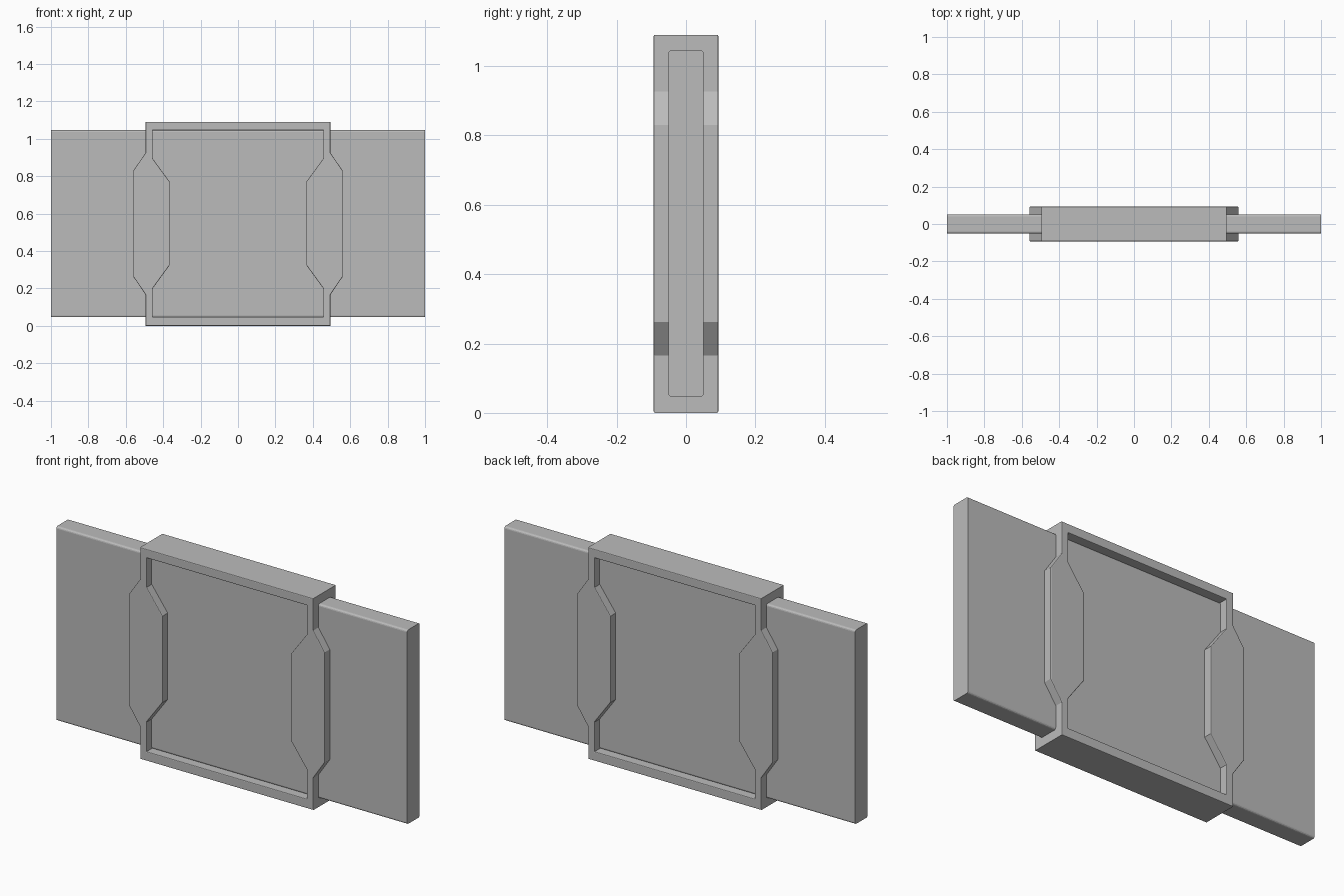
import bpy, bmesh

cube = bpy.data.objects.get("Cube")
if cube:
    bpy.data.objects.remove(cube, do_unlink=True)

grey = bpy.data.materials.new("plain grey")
grey.use_nodes = True
grey.diffuse_color = (0.5, 0.5, 0.5, 1)
grey.node_tree.nodes["Principled BSDF"].inputs["Base Color"].default_value = (0.5, 0.5, 0.5, 1)


def add_object(name, bm):
    bmesh.ops.recalc_face_normals(bm, faces=bm.faces)
    mesh = bpy.data.meshes.new(name)
    bm.to_mesh(mesh)
    bm.free()
    mesh.materials.append(grey)
    obj = bpy.data.objects.new(name, mesh)
    bpy.context.collection.objects.link(obj)
    return obj


def outline(half):
    """Mirror a right-hand profile, listed bottom to top, into a closed loop."""
    return half + [(-x, z) for x, z in reversed(half)]


# Long slab through the middle, rounded only along its length
bm = bmesh.new()
bmesh.ops.create_cube(bm, size=1)
for v in bm.verts:
    v.co.x *= 2
    v.co.y *= 0.102
    v.co.z = v.co.z + 0.546
long_edges = [e for e in bm.edges if abs(e.verts[0].co.x - e.verts[1].co.x) > 1]
bmesh.ops.bevel(bm, geom=long_edges, offset=0.01, segments=3, profile=0.5, affect='EDGES')
add_object("slab", bm)

# Surrounding frame: outer and inner outlines joined into a ring
outer = outline([(0.494, 0), (0.494, 0.166), (0.559, 0.262),
                 (0.559, 0.83), (0.494, 0.926), (0.494, 1.09)])
inner = outline([(0.456, 0.048), (0.456, 0.2), (0.365, 0.325),
                 (0.365, 0.77), (0.456, 0.894), (0.456, 1.045)])
bm = bmesh.new()
depth = 0.093
rings = [[bm.verts.new((x, y, z)) for x, z in loop]
         for loop, y in ((outer, -depth), (inner, -depth), (inner, depth), (outer, depth))]
count = len(outer)
for r in range(4):
    a, b = rings[r], rings[(r + 1) % 4]
    for i in range(count):
        j = (i + 1) % count
        bm.faces.new((a[i], a[j], b[j], b[i]))
# Soften the front and back rims and the top and bottom corners
rim = [e for e in bm.edges
       if abs(e.verts[0].co.y - e.verts[1].co.y) < 0.01
       and len({v in rings[0] + rings[3] for v in e.verts}) == 1]
bmesh.ops.bevel(bm, geom=rim, offset=0.004, segments=2, profile=0.5, affect='EDGES')
add_object("frame", bm)
